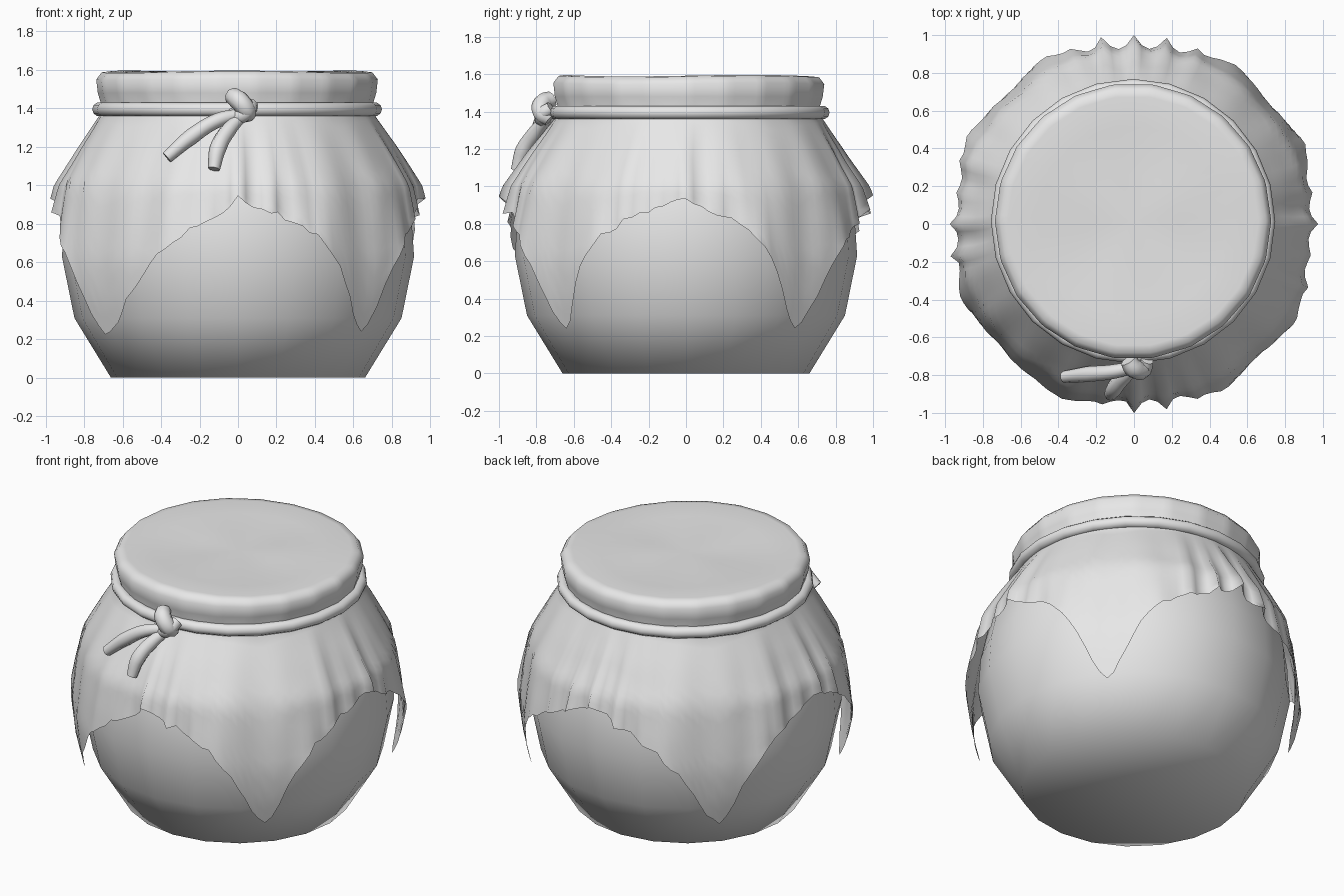
import bpy, bmesh, math, random
from mathutils import Vector

random.seed(4)
if "Cube" in bpy.data.objects:
    bpy.data.objects.remove(bpy.data.objects["Cube"], do_unlink=True)

grey = bpy.data.materials.new("plain grey")
grey.use_nodes = True
GREY = (0.8, 0.8, 0.8, 1)
grey.diffuse_color = GREY
grey.node_tree.nodes["Principled BSDF"].inputs["Base Color"].default_value = GREY


def interp(table, x):
    """Piecewise linear lookup in a table of rising x."""
    for (x0, y0), (x1, y1) in zip(table, table[1:]):
        if x <= x1:
            f = max(0, (x - x0) / (x1 - x0))
            return y0 + (y1 - y0) * f
    return table[-1][1]


def grid_object(name, rings, cap_first=None, cap_last=None):
    """Join closed rings of points with quads; caps are fans to a point."""
    bm = bmesh.new()
    rows = [[bm.verts.new(p) for p in ring] for ring in rings]
    n = len(rows[0])
    for a, b in zip(rows, rows[1:]):
        for i in range(n):
            j = (i + 1) % n
            bm.faces.new((a[i], a[j], b[j], b[i]))
    for row, tip in ((rows[0], cap_first), (rows[-1], cap_last)):
        if tip is not None:
            c = bm.verts.new(tip)
            for i in range(n):
                bm.faces.new((row[i], row[(i + 1) % n], c))
    bmesh.ops.recalc_face_normals(bm, faces=bm.faces)
    for f in bm.faces:
        f.smooth = True
    mesh = bpy.data.meshes.new(name)
    bm.to_mesh(mesh)
    bm.free()
    mesh.materials.append(grey)
    obj = bpy.data.objects.new(name, mesh)
    bpy.context.collection.objects.link(obj)


def polar(r, a, z, dx=0, dy=0):
    return Vector((r * math.cos(a) + dx, r * math.sin(a) + dy, z))


def tube(name, points, radii):
    """Round cord through the given points, with a radius at each."""
    curve = bpy.data.curves.new(name, "CURVE")
    curve.dimensions = "3D"
    curve.bevel_depth = 1
    curve.bevel_resolution = 2
    curve.use_fill_caps = True
    curve.resolution_u = 5
    s = curve.splines.new("BEZIER")
    s.bezier_points.add(len(points) - 1)
    for bp, p, r in zip(s.bezier_points, points, radii):
        bp.co = p
        bp.handle_left_type = bp.handle_right_type = "AUTO"
        bp.radius = r
    curve.materials.append(grey)
    obj = bpy.data.objects.new(name, curve)
    bpy.context.collection.objects.link(obj)
    bpy.ops.object.select_all(action="DESELECT")
    obj.select_set(True)
    bpy.context.view_layer.objects.active = obj
    bpy.ops.object.convert(target="MESH")
    bpy.ops.object.shade_smooth_by_angle(angle=math.radians(50))


# Pot body: a round-bellied lathe
SIDES = 20
body = [(0.66, 0), (0.85, 0.31), (0.915, 0.63), (0.90, 0.85),
        (0.85, 1.08), (0.70, 1.32), (0.66, 1.38), (0.66, 1.5)]
grid_object("pot_body",
            [[polar(r, math.tau * i / SIDES, z) for i in range(SIDES)] for r, z in body],
            cap_first=(0, 0, 0), cap_last=(0, 0, 1.5))

# Cloth cover: flat lid, neck, then a square skirt with four hanging corners
COLS, ROWS = 144, 14
LID_DX, LID_DY = -0.005, 0.015
lid = [(0.25, 1.58), (0.5, 1.583), (0.66, 1.592), (0.70, 1.587),
       (0.728, 1.55), (0.72, 1.48), (0.705, 1.43)]
skirt_radius = [(0.22, 0.90), (0.4, 0.945), (0.6, 0.965), (0.8, 0.945),
                (1.0, 0.915), (1.2, 0.81), (1.38, 0.705)]
# Hem height by degrees away from a corner
hem = [(0, 0.23), (3, 0.27), (6, 0.37), (9, 0.48), (13, 0.60),
       (20, 0.73), (30, 0.83), (38, 0.88), (45, 0.94)]
# Each corner: turn from its diagonal in degrees, width of its two flanks
corners = ((-5, 1.0, 1.0), (2, 1.15, 0.9), (-5, 1.2, 2.1), (0, 1.0, 0.75))


def corner_offset(a):
    deg = math.degrees(a)
    turn, before, after = corners[int(deg // 90) % 4]
    local = deg % 90 - 45 - turn * math.sin(2 * a) ** 2
    width = after if local > 0 else before
    d = abs(local)
    return d / (1 + (width - 1) * (1 - d / 45))


angles = [math.tau * i / COLS for i in range(COLS)]
hem_z = [interp(hem, corner_offset(a)) + random.uniform(-0.015, 0.015) for a in angles]
fold = [random.uniform(0.35, 1.0) for _ in range(COLS // 4)]


def lid_radius(r, a):
    """Slightly faceted rim where the cloth is pulled tight."""
    facet = math.tau / 22
    return r * math.cos(facet / 2) / math.cos((a % facet) - facet / 2) * 1.005


def skirt_point(i, t):
    a = angles[i]
    z = 1.38 + (hem_z[i] - 1.38) * t
    d = corner_offset(a)
    r = interp(skirt_radius, z)
    # corners hang as flat panels between two ridges
    ridge = 1 / math.cos(math.radians(min(d, 17))) - 1
    ridge *= max(0, min(1, (30 - d) / 13))
    r *= 1 + ridge * t
    # gathered ruffles in the middle of each side
    gather = max(0, min(1, (d - 20) / 12))
    wave = (0.5 + 0.5 * math.cos(36 * a)) ** 2
    size = 0.05 + 0.028 * math.sin(a) ** 2
    size *= 1 if d > 42 else fold[((i + 2) // 4) % len(fold)]
    r += gather * wave * size * t ** 1.3
    r += 0.007 * math.cos(20 * a + 1) * math.sin(math.pi * t)
    f = max(0, 1 - 2 * t)
    return polar(r, a, z, LID_DX * f, LID_DY * f)


rings = []
for r, z in lid:
    rings.append([polar(lid_radius(r, a), a, z + 0.004 * math.sin(3 * a) * (z > 1.5),
                        LID_DX, LID_DY) for a in angles])
for k in range(ROWS + 1):
    rings.append([skirt_point(i, k / ROWS) for i in range(COLS)])
grid_object("cloth_cover", rings, cap_first=(LID_DX, LID_DY, 1.578))

# Cord tied round the neck
bpy.ops.mesh.primitive_torus_add(
    major_segments=24, minor_segments=10, major_radius=0.717, minor_radius=0.036,
    location=(LID_DX, LID_DY, 1.395))
cord = bpy.context.object
cord.name = "neck_cord"
cord.data.materials.append(grey)
bpy.ops.object.shade_smooth()

# Knot and its two loose ends
tube("knot_band", [(-0.03, -0.72, 1.465), (0.0, -0.765, 1.445),
                   (0.045, -0.77, 1.39), (0.055, -0.73, 1.355)],
     (0.045, 0.052, 0.05, 0.035))
tube("knot_wrap", [(-0.03, -0.72, 1.37), (0.0, -0.76, 1.355),
                   (0.05, -0.77, 1.385), (0.07, -0.72, 1.42)],
     (0.036, 0.04, 0.04, 0.036))
tube("cord_end_long", [(0.02, -0.75, 1.37), (-0.1, -0.78, 1.34),
                       (-0.24, -0.795, 1.255), (-0.37, -0.81, 1.145)],
     (0.03, 0.038, 0.042, 0.032))
tube("cord_end_short", [(0.02, -0.75, 1.36), (-0.055, -0.81, 1.28),
                        (-0.105, -0.87, 1.19), (-0.125, -0.905, 1.085)],
     (0.03, 0.042, 0.044, 0.032))
